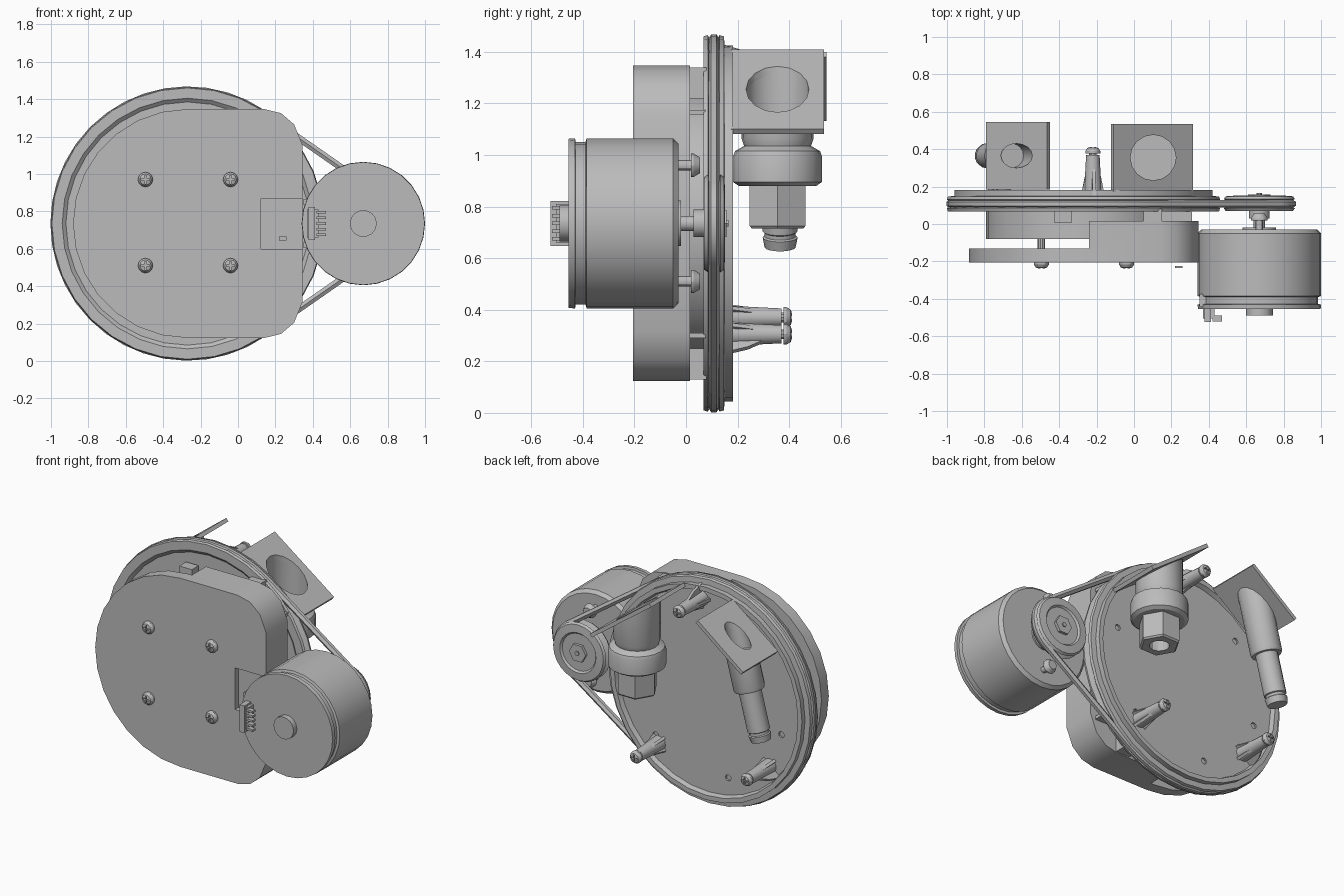
import bpy, bmesh
from math import sin, cos, pi, atan2, acos, radians
from mathutils import Matrix, Vector

if "Cube" in bpy.data.objects:
    bpy.data.objects.remove(bpy.data.objects["Cube"], do_unlink=True)

grey = bpy.data.materials.new("plain grey")
grey.use_nodes = True
grey.diffuse_color = (0.5, 0.5, 0.5, 1)
grey.node_tree.nodes["Principled BSDF"].inputs["Base Color"].default_value = (0.5, 0.5, 0.5, 1)

DISC = Vector((-0.27, 0, 0.735))
MOTOR = Vector((0.67, 0, 0.735))
BACK = Vector((0, 1, 0))
FRONT = -BACK


def finish(bm, name):
    bmesh.ops.recalc_face_normals(bm, faces=bm.faces)
    mesh = bpy.data.meshes.new(name)
    bm.to_mesh(mesh)
    bm.free()
    ob = bpy.data.objects.new(name, mesh)
    bpy.context.collection.objects.link(ob)
    mesh.materials.append(grey)
    return ob


def frame(pos, axis):
    return Matrix.Translation(pos) @ Vector(axis).to_track_quat('Z', 'Y').to_matrix().to_4x4()


def lathe(name, profile, pos, axis=BACK, n=24, clip=None):
    """Turn (radius, height) pairs round an axis; clip keeps one side of a plane."""
    bm = bmesh.new()
    profile = [(0, profile[0][1])] + profile + [(0, profile[-1][1])]
    rings = []
    for r, h in profile:
        if r == 0:
            rings.append([bm.verts.new((0, 0, h))] * n)
        else:
            rings.append([bm.verts.new((r * cos(2 * pi * i / n), r * sin(2 * pi * i / n), h))
                          for i in range(n)])
    for a, b in zip(rings, rings[1:]):
        for i in range(n):
            j = (i + 1) % n
            corners = list(dict.fromkeys((a[i], a[j], b[j], b[i])))
            if len(corners) > 2:
                bm.faces.new(corners)
    bmesh.ops.transform(bm, matrix=frame(pos, axis), verts=bm.verts)
    if clip:
        bmesh.ops.bisect_plane(bm, geom=bm.verts[:] + bm.edges[:] + bm.faces[:],
                               plane_co=clip[0], plane_no=clip[1], clear_outer=True)
        bmesh.ops.holes_fill(bm, edges=[e for e in bm.edges if e.is_boundary])
    return finish(bm, name)


def prism(name, points, depth, matrix):
    bm = bmesh.new()
    face = bm.faces.new([bm.verts.new((x, y, 0)) for x, y in points])
    out = bmesh.ops.extrude_face_region(bm, geom=[face])
    moved = [v for v in out["geom"] if isinstance(v, bmesh.types.BMVert)]
    bmesh.ops.translate(bm, verts=moved, vec=(0, 0, depth))
    bmesh.ops.transform(bm, matrix=matrix, verts=bm.verts)
    return finish(bm, name)


def box(name, centre, size, turn=0):
    bm = bmesh.new()
    bmesh.ops.create_cube(bm, size=1)
    m = Matrix.Translation(centre) @ Matrix.Rotation(turn, 4, 'Y') @ Matrix.Diagonal((*size, 1))
    bmesh.ops.transform(bm, matrix=m, verts=bm.verts)
    return finish(bm, name)


def cut(ob, cutter):
    mod = ob.modifiers.new("cut", 'BOOLEAN')
    mod.operation, mod.object = 'DIFFERENCE', cutter
    bpy.context.view_layer.objects.active = ob
    bpy.ops.object.modifier_apply(modifier=mod.name)


def drop(*obs):
    for ob in obs:
        bpy.data.objects.remove(ob, do_unlink=True)


def around(angle, radius, y=0):
    return DISC + Vector((radius * cos(angle), y, radius * sin(angle)))


def screw(name, pos, axis):
    """Domed screw head with a cross recess."""
    head = lathe(name, [(0.04, 0), (0.04, 0.012), (0.03, 0.028), (0.014, 0.034)], pos, axis, 12)
    top = pos + axis * 0.03
    for size in ((0.045, 0.024, 0.01), (0.01, 0.024, 0.045)):
        slot = box("slot", top, size)
        cut(head, slot)
        drop(slot)


# Large grooved disc with a raised rim on both faces
disc = lathe("large_pulley", [(0.65, 0.085), (0.67, 0.068), (0.725, 0.068), (0.73, 0.085), (0.7, 0.1),
             (0.7, 0.115), (0.73, 0.13), (0.725, 0.147), (0.69, 0.15), (0.69, 0.182),
             (0.66, 0.182), (0.65, 0.152)], DISC, n=32)
for k in range(6):
    a = radians(15 + 60 * k)
    hole = lathe("hole", [(0.02, 0.14), (0.02, 0.2)], around(a, 0.54), n=10)
    cut(disc, hole)
    drop(hole)

# Drum and spacers between disc and housing
lathe("inner_drum", [(0.52, -0.08), (0.52, 0.09)], DISC, n=28)
for z in (0.19, 1.28):
    box("drum_lug", (-0.38, 0.04, z), (0.09, 0.07, 0.05))
    box("housing_lug", (0.1, 0.04, z), (0.1, 0.08, 0.12))
for z in (0.3, 1.165):
    box("side_rib", (0.22, 0, z), (0.18, 0.15, 0.02))

# Housing: round on one side, square with rounded corners on the other
outline = [(DISC.x + 0.612 * cos(a), DISC.z + 0.612 * sin(a))
           for a in [radians(90 + 180 * i / 14) for i in range(15)]]
corner = [(0.14, 0.612), (0.23, 0.59), (0.3, 0.53), (0.345, 0.42)]
outline += [(x, DISC.z - h) for x, h in corner] + [(x, DISC.z + h) for x, h in reversed(corner)]
flat = Matrix(((1, 0, 0, 0), (0, 0, 1, -0.205), (0, 1, 0, 0), (0, 0, 0, 1)))
housing = prism("housing", outline, 0.22, flat)
step = box("step", (-0.74, 0.07, 0.735), (1, 0.4, 2))
recess = box("recess", (0.24, -0.2, 0.735), (0.235, 0.06, 0.27))
for tool in (step, recess):
    cut(housing, tool)
drop(step, recess)
box("indicator_tab", (0.24, -0.23, 0.655), (0.04, 0.012, 0.022))
for x in (-0.495, -0.04):
    for z in (0.51, 0.97):
        screw("housing_screw", Vector((x, -0.205, z)), FRONT)
        lathe("screw_shank", [(0.02, -0.15), (0.02, 0.08)], Vector((x, 0, z)), n=10)

# Motor: body, cap, shaft and connector
motor = lathe("motor_body", [(0.328, -0.455), (0.33, -0.43), (0.315, -0.428), (0.315, -0.39), (0.33, -0.385),
              (0.33, -0.05), (0.31, -0.03)], MOTOR, n=28)
for z in (0.62, 0.85):
    box("cap_bridge", (0.375, -0.41, z), (0.05, 0.07, 0.03))
lathe("front_shaft", [(0.072, -0.49), (0.072, -0.44)], MOTOR, n=14)
lathe("rear_shaft", [(0.09, -0.04), (0.09, -0.02), (0.03, -0.02), (0.03, 0.03), (0.055, 0.03), (0.055, 0.08)],
      MOTOR, n=14)
for side in (-1, 1):
    p = MOTOR + Vector((0, 0, 0.225 * side))
    lathe("motor_bolt", [(0.02, -0.04), (0.02, 0.02), (0.045, 0.02), (0.045, 0.03), (0.03, 0.055)], p, n=12)
box("connector_base", (0.4, -0.475, 0.735), (0.06, 0.06, 0.15))
box("connector_cap", (0.395, -0.49, 0.735), (0.035, 0.07, 0.175))
for k in range(5):
    box("connector_pin", (0.445, -0.505, 0.675 + 0.03 * k), (0.05, 0.03, 0.014))

# Small grooved wheel on the motor shaft
lathe("small_pulley", [(0.18, 0.07), (0.19, 0.085), (0.16, 0.1), (0.16, 0.118), (0.19, 0.133),
      (0.18, 0.148), (0.13, 0.152), (0.12, 0.14), (0.1, 0.14)], MOTOR, n=24)
lathe("pulley_nut", [(0.06, 0.13), (0.06, 0.158), (0.015, 0.158), (0.015, 0.165)], MOTOR, n=6)

# Drive belt: arcs on both wheels joined by the tangents
wide, narrow = 0.715, 0.178
touch = acos((wide - narrow) / (MOTOR.x - DISC.x))
path = []
for centre, radius, start, end in ((DISC, wide, touch, 2 * pi - touch), (MOTOR, narrow, -touch, touch)):
    for i in range(29):
        a = start + (end - start) * i / 28
        path.append(centre + Vector((radius * cos(a), 0.108, radius * sin(a))))
curve = bpy.data.curves.new("drive_belt", 'CURVE')
curve.dimensions = '3D'
curve.bevel_depth, curve.bevel_resolution = 0.021, 1
line = curve.splines.new('POLY')
line.points.add(len(path) - 1)
for point, co in zip(line.points, path):
    point.co = (*co, 1)
line.use_cyclic_u = True
belt = bpy.data.objects.new("drive_belt", curve)
bpy.context.collection.objects.link(belt)
curve.materials.append(grey)
bpy.ops.object.select_all(action='DESELECT')
belt.select_set(True)
bpy.context.view_layer.objects.active = belt
bpy.ops.object.convert(target='MESH')

# Three standing posts with tapered fins and screws
for x, z in ((-0.22, 1.33), (0.088, 0.305), (-0.707, 0.37)):
    foot = Vector((x, 0.14, z))
    lathe("post", [(0.048, 0), (0.036, 0.23)], foot, n=14)
    lathe("post_screw_neck", [(0.02, 0.2), (0.02, 0.25)], foot, n=10)
    screw("post_screw", foot + BACK * 0.238, BACK)
    out = atan2(z - DISC.z, x - DISC.x)
    for k, reach in enumerate((0.1, 0.065, 0.065, 0.065)):
        a = out + k * pi / 2
        along = Vector((cos(a), 0, sin(a)))
        across = along.cross(BACK)
        m = Matrix((along, BACK, across)).transposed().to_4x4()
        m.translation = foot - across * 0.009
        prism("post_fin", [(0, 0), (reach, 0), (reach * 0.7, 0.1), (0.03, 0.17), (0, 0.17)], 0.018, m)


# Slanted flanges, each carrying a hollow fitting
def fitting(name, start, end, length, tubes, bore, depth, axis, sides):
    a, b = Vector(start), Vector(end)
    mid = (a + b) / 2
    turn = atan2(a.z - b.z, b.x - a.x)
    normal = Vector((sin(turn), 0, cos(turn)))
    plate = box(name + "_flange", mid - normal * 0.012, ((b - a).length, 0.36, 0.024), turn)
    tube = lathe(name + "_tube", tubes, mid, axis, sides, (mid - normal * 0.01, normal))
    drill = lathe("drill", [(bore, -0.5), (bore, depth)], mid, axis, 16)
    for part in (plate, tube):
        cut(part, drill)
    drop(drill)
    return mid


low = fitting("large_fitting", (-0.11, 0.355, 1.41), (0.315, 0.355, 1.1), 0.52,
              [(0.14, -0.2), (0.14, 0.19), (0.13, 0.22), (0.165, 0.24), (0.172, 0.26),
               (0.172, 0.36), (0.15, 0.375)], 0.122, 0.3, (0, 0, -1), 20)
nut = lathe("hex_end", [(0.125, 0.37), (0.125, 0.53), (0.115, 0.54)], low, (0, 0, -1), 6)
bore = lathe("bore", [(0.06, 0.4), (0.06, 0.6)], low, (0, 0, -1), 12)
cut(nut, bore)
drop(bore)

lean = Vector((-0.17, 0, -0.645)).normalized()
high = fitting("small_fitting", (-0.79, 0.365, 1.15), (-0.465, 0.365, 1.4), 0.41,
               [(0.095, -0.15), (0.095, 0.32), (0.09, 0.335)], 0.065, 0.1, lean, 16)
lathe("small_nozzle", [(0.068, 0.3), (0.068, 0.59), (0.06, 0.595), (0.06, 0.61), (0.068, 0.615),
      (0.06, 0.655)], high, lean, 14)

# Smooth shading with sharp edges kept
bpy.ops.object.select_all(action='DESELECT')
for ob in bpy.context.scene.objects:
    if ob.type == 'MESH' and ob.data.materials and ob.data.materials[0] == grey:
        ob.select_set(True)
        bpy.context.view_layer.objects.active = ob
bpy.ops.object.shade_smooth_by_angle(angle=radians(30))
